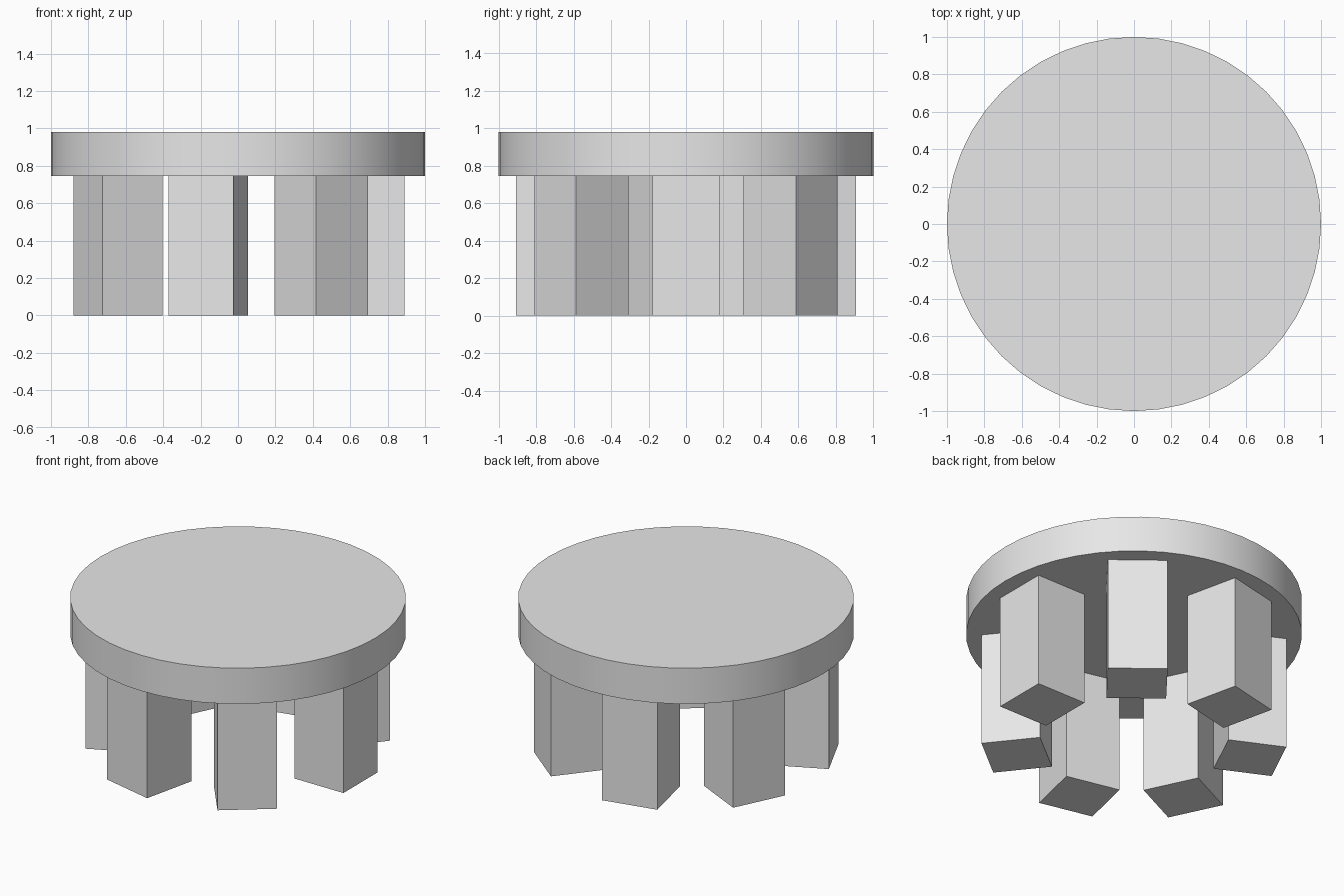
import bpy
import math

cube = bpy.data.objects.get("Cube")
if cube:
    bpy.data.objects.remove(cube, do_unlink=True)

LEGS = 7
LEG_SIZE = 0.356
LEG_RADIUS = 0.713
LEG_HEIGHT = 0.745
TOP_HEIGHT = 0.98

grey = bpy.data.materials.new("light_grey")
grey.use_nodes = True
colour = (0.8, 0.8, 0.8, 1)
grey.diffuse_color = colour
grey.node_tree.nodes["Principled BSDF"].inputs["Base Color"].default_value = colour


def finish(name):
    """Name the active object and give it the grey material."""
    obj = bpy.context.object
    obj.name = name
    obj.data.materials.append(grey)
    return obj


# Round table top with a smooth rim
thickness = TOP_HEIGHT - LEG_HEIGHT
bpy.ops.mesh.primitive_cylinder_add(
    vertices=48, radius=1, depth=thickness,
    location=(0, 0, LEG_HEIGHT + thickness / 2))
finish("table_top")
bpy.ops.object.shade_smooth_by_angle(angle=math.radians(30))

# Ring of square legs, each turned to face outwards
for i in range(LEGS):
    a = math.tau * i / LEGS
    bpy.ops.mesh.primitive_cube_add(
        size=1, rotation=(0, 0, a),
        location=(LEG_RADIUS * math.cos(a), LEG_RADIUS * math.sin(a), LEG_HEIGHT / 2))
    leg = finish(f"leg_{i + 1}")
    leg.scale = (LEG_SIZE, LEG_SIZE, LEG_HEIGHT)
